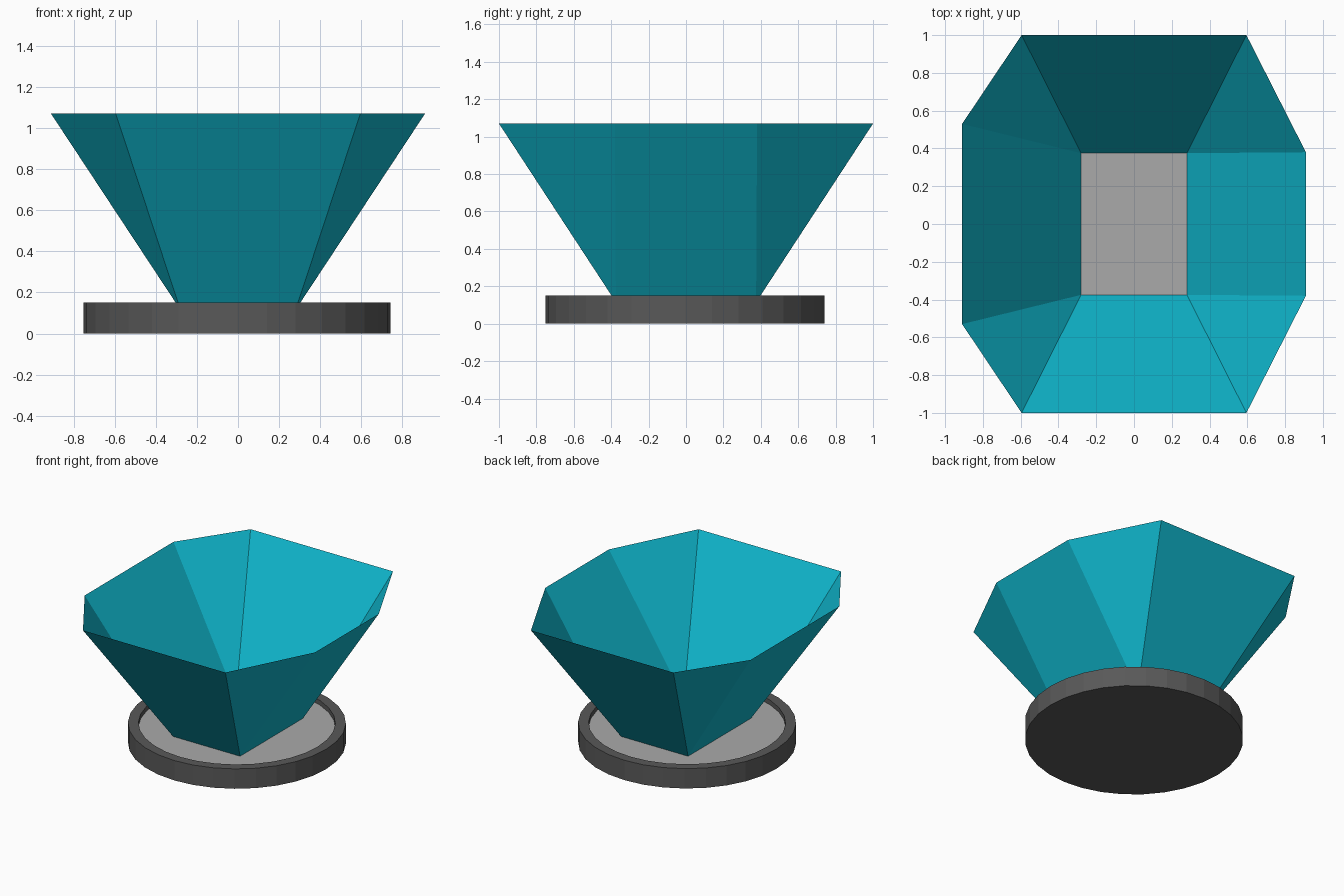
import bpy
import bmesh
from math import cos, sin, pi

if "Cube" in bpy.data.objects:
    bpy.data.objects.remove(bpy.data.objects["Cube"])


def material(name, rgb):
    m = bpy.data.materials.new(name)
    m.diffuse_color = (*rgb, 1)
    m.use_nodes = True
    m.node_tree.nodes["Principled BSDF"].inputs["Base Color"].default_value = m.diffuse_color
    return m


def mesh_object(name, bm, mat=None):
    bmesh.ops.recalc_face_normals(bm, faces=bm.faces)
    me = bpy.data.meshes.new(name)
    bm.to_mesh(me)
    bm.free()
    ob = bpy.data.objects.new(name, me)
    bpy.context.collection.objects.link(ob)
    if mat:
        me.materials.append(mat)
    return ob


SIDES, CX, CY = 32, -0.005, -0.006
OUTER, INNER = 0.746, 0.674
RIM_Z, FLOOR_Z, TOP_Z = 0.15, 0.115, 1.07


def ring(bm, r, z):
    return [bm.verts.new((CX + r * cos(2 * pi * i / SIDES),
                          CY + r * sin(2 * pi * i / SIDES), z))
            for i in range(SIDES)]


# Round base: underside, outer wall, flat rim and recess wall
bm = bmesh.new()
rings = [ring(bm, OUTER, 0), ring(bm, OUTER, RIM_Z),
         ring(bm, INNER, RIM_Z), ring(bm, INNER, FLOOR_Z)]
bm.faces.new(rings[0])
for a, b in zip(rings, rings[1:]):
    for i in range(SIDES):
        j = (i + 1) % SIDES
        bm.faces.new((a[i], a[j], b[j], b[i]))
mesh_object("base_rim", bm, material("dark_grey", (0.1, 0.1, 0.1)))

# Recessed floor of the base
bm = bmesh.new()
bm.faces.new(ring(bm, INNER, FLOOR_Z))
mesh_object("base_floor", bm, material("light_grey", (0.4, 0.4, 0.4)))

# Open flared bowl: four panels joined by triangular corners
bm = bmesh.new()
foot = [bm.verts.new((x, y, FLOOR_Z)) for x, y in
        ((-0.28, -0.375), (0.28, -0.375), (0.28, 0.375), (-0.28, 0.375))]
lip = [bm.verts.new((x, y, TOP_Z)) for x, y in
       ((-0.595, -1), (0.595, -1), (0.91, -0.38), (0.91, 0.38),
        (0.595, 1), (-0.595, 1), (-0.91, 0.53), (-0.91, -0.53))]
for i in range(4):
    j = (i + 1) % 4
    bm.faces.new((foot[i], foot[j], lip[2 * i + 1], lip[2 * i]))
    bm.faces.new((foot[j], lip[(2 * i + 2) % 8], lip[2 * i + 1]))
mesh_object("flared_bowl", bm, material("teal", (0.005, 0.48, 0.62)))
